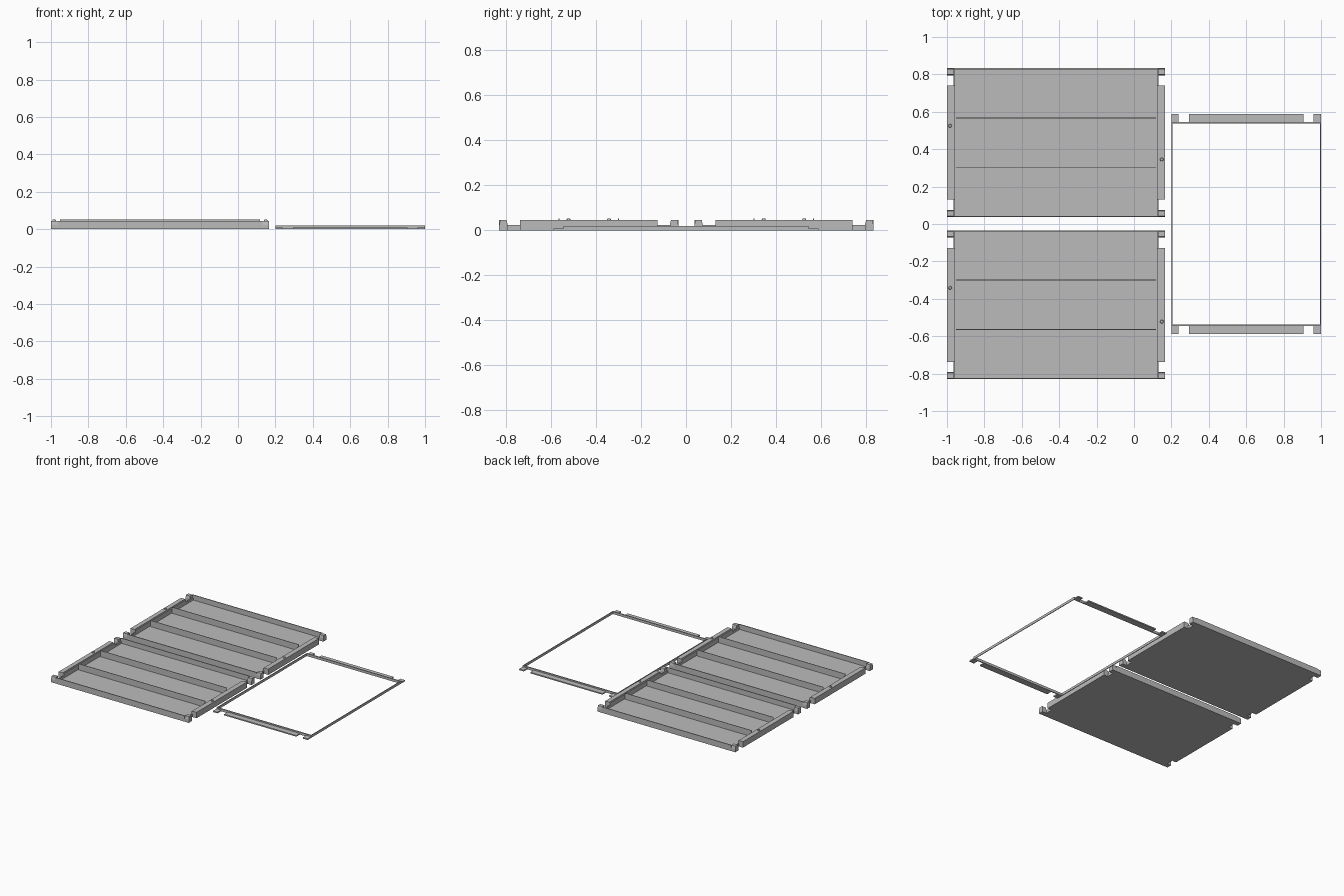
import bpy, bmesh

cube = bpy.data.objects.get("Cube")
if cube:
    bpy.data.objects.remove(cube)

grey = bpy.data.materials.new("plain grey")
grey.use_nodes = True
GREY = (0.5, 0.5, 0.5, 1)
grey.diffuse_color = GREY
grey.node_tree.nodes["Principled BSDF"].inputs["Base Color"].default_value = GREY


def finish(name, bm):
    bmesh.ops.recalc_face_normals(bm, faces=bm.faces[:])
    mesh = bpy.data.meshes.new(name)
    bm.to_mesh(mesh)
    bm.free()
    mesh.materials.append(grey)
    obj = bpy.data.objects.new(name, mesh)
    bpy.context.collection.objects.link(obj)
    return obj


def prism(name, outline, axis, start, end):
    """Extrude a 2D outline along one axis (x or z)."""
    bm = bmesh.new()
    place = (lambda p: (start, p[0], p[1])) if axis == "x" else (lambda p: (p[0], p[1], start))
    face = bm.faces.new([bm.verts.new(place(p)) for p in outline])
    new = bmesh.ops.extrude_face_region(bm, geom=[face])["geom"]
    depth = end - start
    move = (depth, 0, 0) if axis == "x" else (0, 0, depth)
    bmesh.ops.translate(bm, vec=move, verts=[v for v in new if isinstance(v, bmesh.types.BMVert)])
    return finish(name, bm)


def box(name, x, y, z):
    (x0, x1), (y0, y1) = sorted(x), sorted(y)
    return prism(name, [(x0, y0), (x1, y0), (x1, y1), (x0, y1)], "z", *z)


def pin(name, x, y):
    bm = bmesh.new()
    bmesh.ops.create_cone(bm, cap_ends=True, segments=16, radius1=0.01, radius2=0.007, depth=0.01)
    bmesh.ops.translate(bm, vec=(x, y, 0.048), verts=bm.verts[:])
    return finish(name, bm)


FLOOR, LEDGE, RIM, TOP = 0.006, 0.023, 0.045, 0.053
HALF, RAIL, CORNER = 0.398, 0.305, 0.36
MID_X, OUT_X, IN_X = -0.4175, 0.5825, 0.548


def tray(label, cy):
    # floor and long walls
    box(label + "_floor", (MID_X - IN_X, MID_X + IN_X), (cy - HALF, cy + HALF), (0, FLOOR))
    for side, s in (("front", -1), ("back", 1)):
        box(f"{label}_{side}_wall", (MID_X - IN_X, MID_X + IN_X),
            (cy + s * HALF, cy + s * (HALF - 0.006)), (FLOOR, RIM))
        # upright dividers splitting the tray in three
        box(f"{label}_{side}_divider", (MID_X - 0.535, MID_X + 0.535),
            (cy + s * 0.132 - 0.002, cy + s * 0.132 + 0.002), (FLOOR, TOP))
    for side, s in (("right", -1), ("left", 1)):
        inner, outer = MID_X + s * IN_X, MID_X + s * OUT_X
        # low end wall, seen through the notches
        box(f"{label}_{side}_end_wall", (inner, inner - s * 0.008),
            (cy - HALF + 0.006, cy + HALF - 0.006), (FLOOR, LEDGE))
        # long rail with its locating pin
        box(f"{label}_{side}_rail", (inner, outer), (cy - RAIL, cy + RAIL), (0, RIM))
        box(f"{label}_{side}_rail_lip", (inner, inner - s * 0.008),
            (cy - RAIL, cy + RAIL), (LEDGE, RIM - 0.004))
        pin(f"{label}_{side}_pin", MID_X + s * 0.566, cy - s * 0.09)
        # corner blocks, tapered at the top
        for end, t in (("front", -1), ("back", 1)):
            a, b, c = cy + t * CORNER, cy + t * HALF, t * 0.005
            prism(f"{label}_{side}_{end}_corner",
                  [(a, 0), (b, 0), (b, LEDGE), (b - c, RIM), (a + c, RIM), (a, LEDGE)],
                  "x", inner, outer)


tray("front_tray", -0.432)
tray("back_tray", 0.435)

# slim open frame beside the trays
F0, F1, FY, FLANGE, BAR = 0.2, 1.0, 0.545, 0.588, 0.019
for side, x, s in (("right", F0, 1), ("left", F1, -1)):
    box(f"frame_{side}_bar", (x, x + s * 0.005), (-FY, FY), (0, BAR))
for side, s in (("front", -1), ("back", 1)):
    box(f"frame_{side}_bar", (F0, F1), (s * FY, s * (FY - 0.008)), (0, BAR))
    # flange pieces separated by notches
    for part, x in (("right", (F0, 0.238)), ("middle", (0.295, 0.905)), ("left", (0.96, F1))):
        box(f"frame_{side}_{part}_flange", x, (s * FY, s * FLANGE), (0, 0.009))
